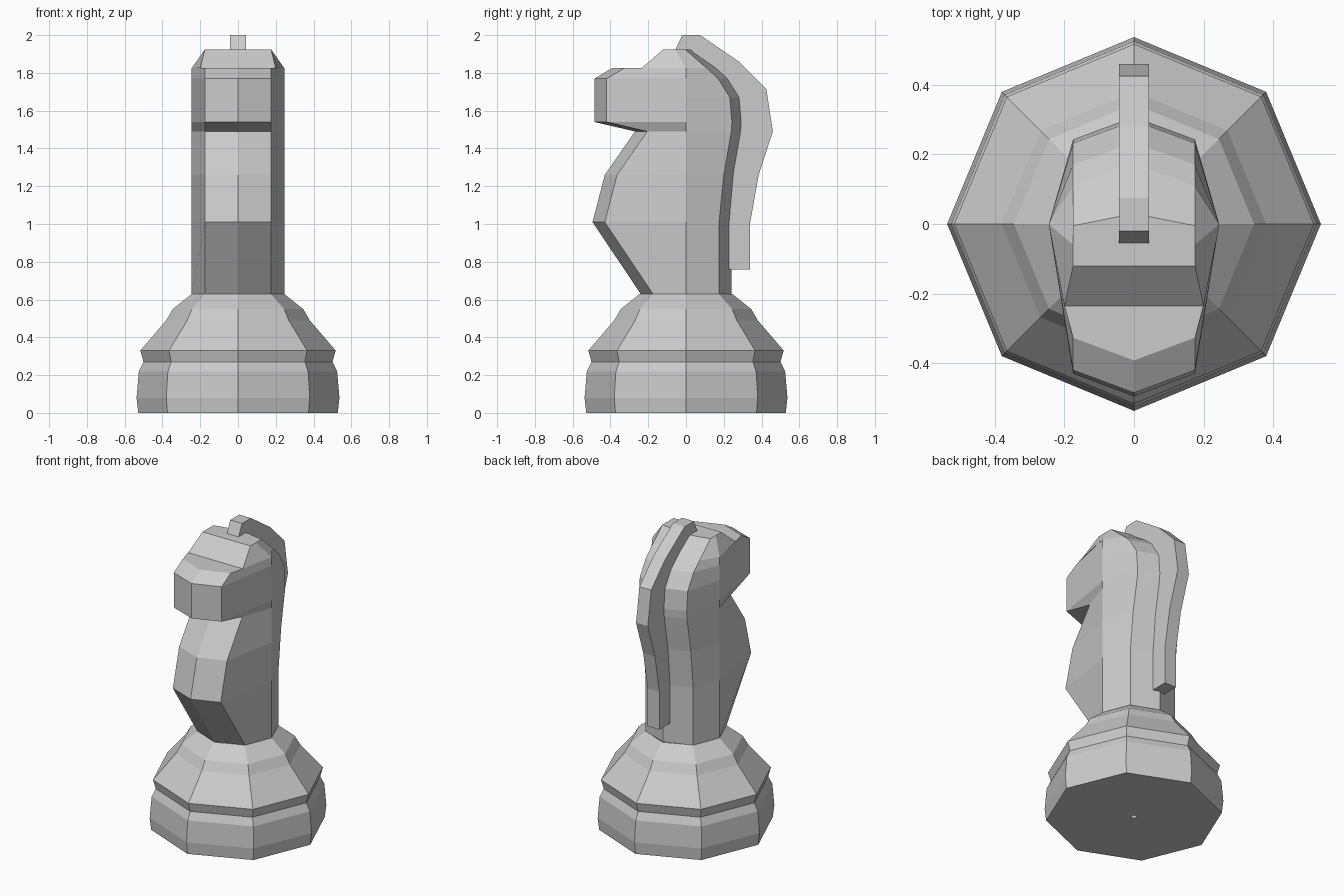
import bpy
import bmesh
import math

SIDES = 8
BODY_R = 0.245      # half width of the neck and head
CORNER = 0.175      # x of the bevelled corners
BULGE = 0.065       # how far the centre ridge stands beyond the corners

default_cube = bpy.data.objects.get("Cube")
if default_cube:
    bpy.data.objects.remove(default_cube, do_unlink=True)


def make_material(name, colour):
    mat = bpy.data.materials.new(name)
    mat.use_nodes = True
    mat.diffuse_color = colour
    mat.node_tree.nodes["Principled BSDF"].inputs["Base Color"].default_value = colour
    return mat


grey = make_material("plain grey", (0.6, 0.6, 0.6, 1))


def finish(name, bm):
    """Clean up the mesh and link it as a flat shaded object."""
    bmesh.ops.remove_doubles(bm, verts=bm.verts, dist=0.0005)
    bmesh.ops.recalc_face_normals(bm, faces=bm.faces)
    mesh = bpy.data.meshes.new(name)
    bm.to_mesh(mesh)
    bm.free()
    mesh.materials.append(grey)
    obj = bpy.data.objects.new(name, mesh)
    bpy.context.collection.objects.link(obj)
    return obj


def loft(name, rings, cap_top=False):
    """Bridge closed rings of equal length with quads."""
    bm = bmesh.new()
    loops = [[bm.verts.new(co) for co in ring] for ring in rings]
    for low, high in zip(loops, loops[1:]):
        for i in range(len(low)):
            j = (i + 1) % len(low)
            bm.faces.new((low[i], low[j], high[j], high[i]))
    if cap_top:
        bm.faces.new(loops[-1])
    return finish(name, bm)


def circle(radius, z):
    angles = [math.tau * i / SIDES for i in range(SIDES)]
    return [(radius * math.cos(a), radius * math.sin(a), z) for a in angles]


def body_ring(z, front, back, front_ridge=BULGE, back_ridge=BULGE,
              front_x=CORNER, side_x=BODY_R, side_y=0):
    """Eight sided section: centre ridges, corners and side points."""
    return [
        (0, front - front_ridge, z),
        (front_x, front, z), (side_x, side_y, z), (CORNER, back, z),
        (0, back + back_ridge, z),
        (-CORNER, back, z), (-side_x, side_y, z), (-front_x, front, z),
    ]


# Turned base: small hole underneath, two mouldings and a sloping shoulder
base_profile = [
    (0.015, 0), (0.528, 0), (0.537, 0.08), (0.525, 0.22), (0.5, 0.27),
    (0.517, 0.33), (0.38, 0.49), (0.345, 0.55), (BODY_R, 0.63),
]
loft("base", [circle(r, z) for r, z in base_profile])

# Neck and head: chest, throat, muzzle and nose from the bottom up
sections = [
    (0.63, -0.175, 0.175), (1.01, -0.43, 0.175), (1.26, -0.365, 0.2),
    (1.49, -0.205, 0.24), (1.54, -0.42, 0.243), (1.67, -0.42, 0.232),
    (1.77, -0.42, 0.17), (1.825, -0.327, 0.11),
]
rings = [body_ring(*section) for section in sections]
# Foot of the forehead, level with the nose, then the flat crown
rings.append(body_ring(1.825, -0.235, 0.11, front_ridge=0, front_x=0.2))
rings.append(body_ring(1.925, -0.12, -0.005, front_ridge=0, back_ridge=0.035,
                       side_x=CORNER, side_y=-0.06))
loft("neck_and_head", rings, cap_top=True)

# Mane: side outline extruded to a narrow crest
mane_outline = [
    (-0.055, 1.925), (-0.02, 2), (0.075, 2), (0.28, 1.86), (0.425, 1.715),
    (0.46, 1.49), (0.385, 1.26), (0.34, 1.01), (0.34, 0.76), (0.228, 0.76),
    (0.228, 1.01), (0.25, 1.26), (0.28, 1.49), (0.26, 1.67), (0.15, 1.78),
    (0, 1.9),
]
MANE_HALF = 0.043
bm = bmesh.new()
left, right = [[bm.verts.new((x, y, z)) for y, z in mane_outline]
               for x in (MANE_HALF, -MANE_HALF)]
for i in range(len(left)):
    j = (i + 1) % len(left)
    bm.faces.new((left[i], left[j], right[j], right[i]))
bm.faces.new(left)
bm.faces.new(right)
finish("mane", bm)
